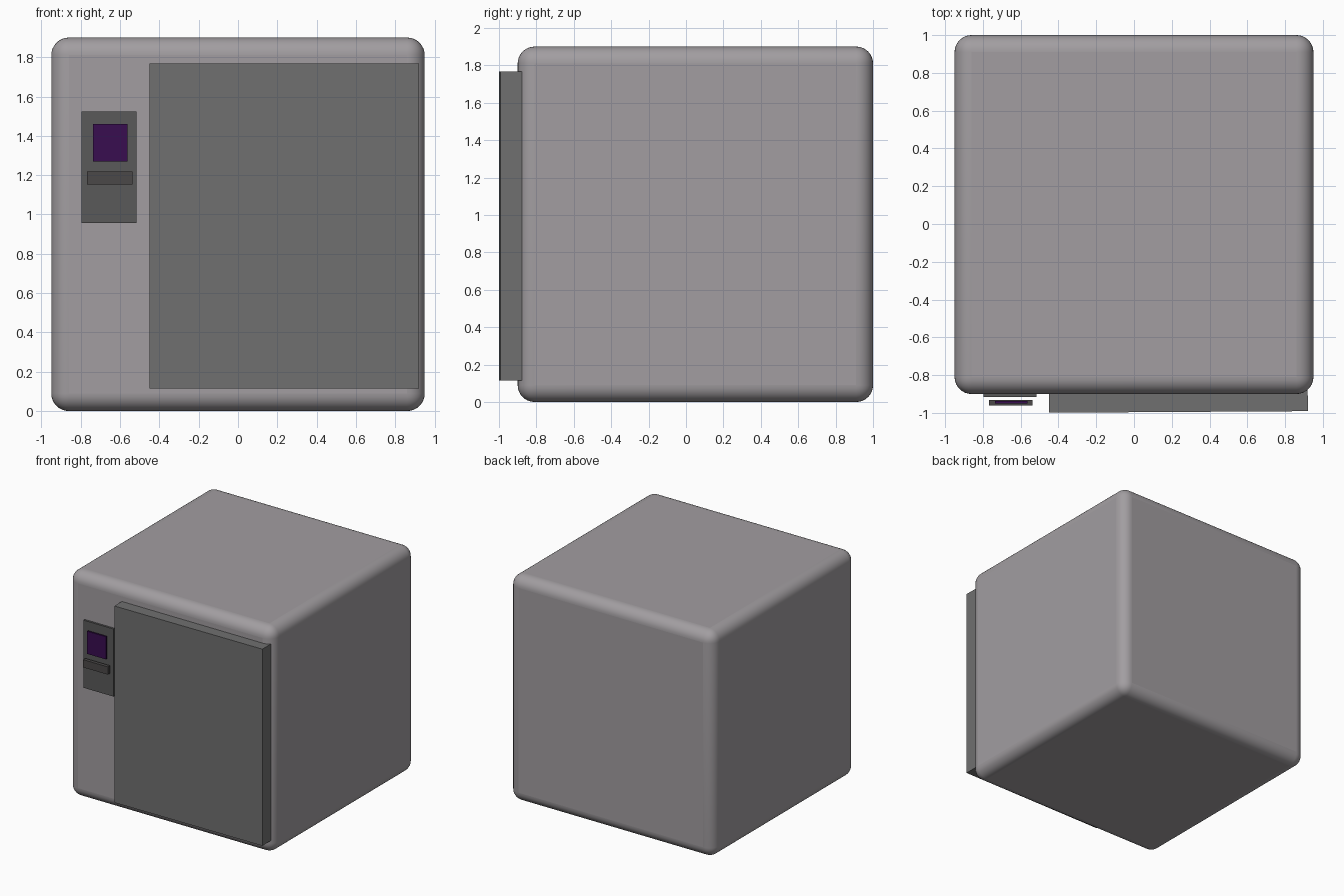
import bpy, math

if "Cube" in bpy.data.objects:
    bpy.data.objects.remove(bpy.data.objects["Cube"])


def material(name, rgb):
    m = bpy.data.materials.new(name)
    m.diffuse_color = (*rgb, 1)
    m.use_nodes = True
    m.node_tree.nodes["Principled BSDF"].inputs["Base Color"].default_value = m.diffuse_color
    return m


def box(name, x, y, z, mat, rot=0):
    """Box from (min, max) ranges on each axis."""
    spans = (x, y, z)
    bpy.ops.mesh.primitive_cube_add(size=1, location=[sum(s) / 2 for s in spans])
    ob = bpy.context.object
    ob.name = name
    ob.scale = [s[1] - s[0] for s in spans]
    bpy.ops.object.transform_apply(location=False, rotation=False, scale=True)
    ob.rotation_euler.z = rot
    ob.data.materials.append(mat)
    return ob


body_mat = material("body_grey", (0.36, 0.34, 0.355))
door_mat = material("door_grey", (0.16, 0.16, 0.16))
panel_mat = material("panel_grey", (0.10, 0.10, 0.10))
bar_mat = material("bar_grey", (0.07, 0.065, 0.065))
screen_mat = material("screen_purple", (0.04, 0.004, 0.08))

# Rounded safe body
body = box("body", (-0.95, 0.95), (-0.9, 1.0), (0, 1.9), body_mat)
bevel = body.modifiers.new("rounding", "BEVEL")
bevel.width = 0.09
bevel.segments = 8
bpy.context.view_layer.objects.active = body
bpy.ops.object.shade_smooth_by_angle(angle=math.radians(30))

# Door slab, a fraction of a degree off square
box("door", (-0.45, 0.92), (-0.995, -0.875), (0.115, 1.768), door_mat, math.radians(0.35))

# Keypad: backing plate, with screen and bar standing just proud of it
box("keypad_plate", (-0.797, -0.517), (-0.917, -0.88), (0.957, 1.525), panel_mat)
box("keypad_screen", (-0.737, -0.563), (-0.951, -0.936), (1.27, 1.46), screen_mat)
box("keypad_bar", (-0.767, -0.537), (-0.962, -0.933), (1.153, 1.218), bar_mat)
